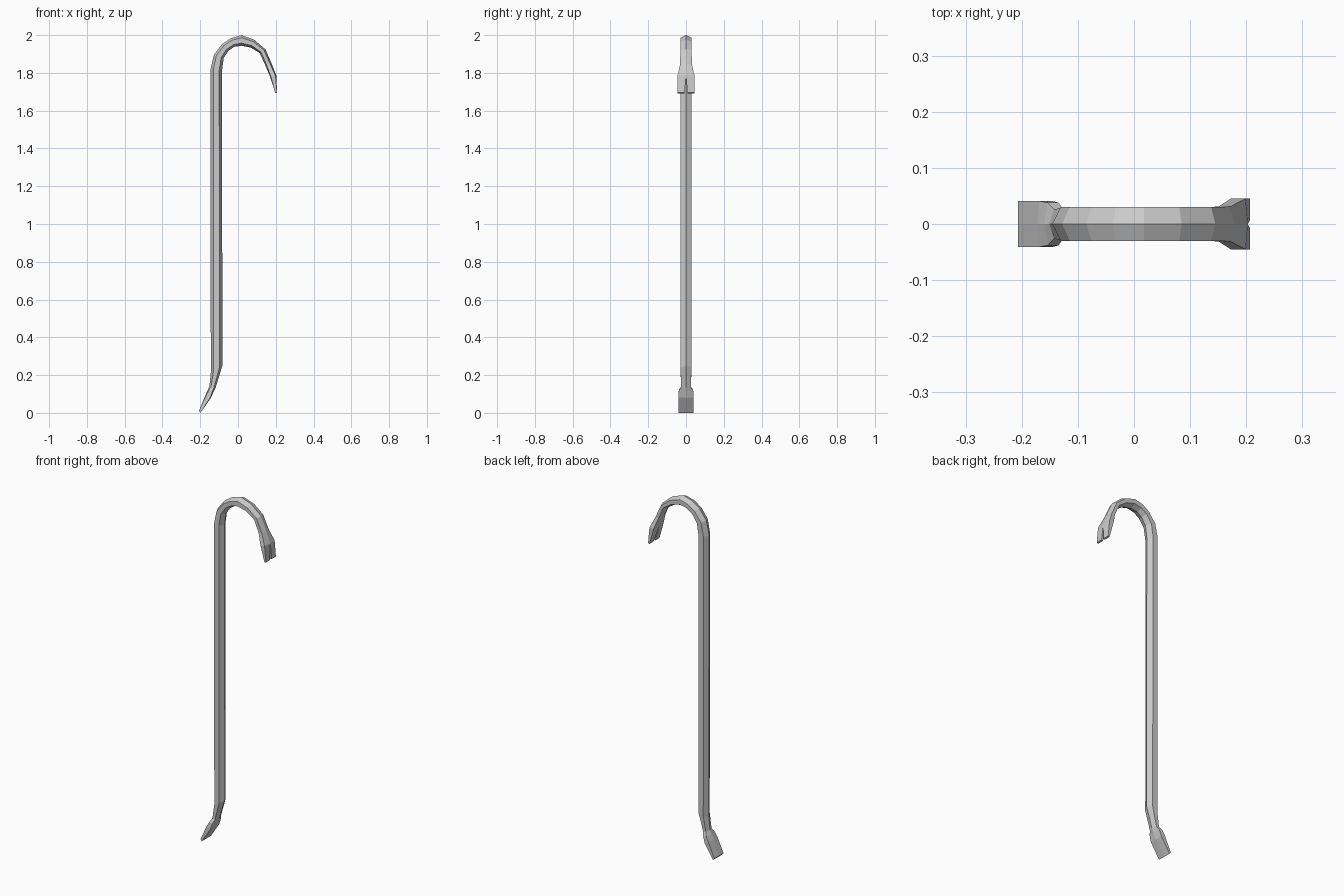
import bpy, bmesh
from mathutils import Vector

if "Cube" in bpy.data.objects:
    bpy.data.objects.remove(bpy.data.objects["Cube"])

# Stations along the bar: outer x,z, inner x,z, half width in y, side-corner spread
# (0.5 = regular hexagon, 1 = flat blade)
STATIONS = [
    # chisel foot
    (-.207, .010, -.199, .000, .041, 1.0),
    (-.172, .095, -.143, .080, .041, .8),
    (-.160, .122, -.128, .115, .038, .6),
    (-.151, .142, -.118, .135, .026, .5),
    (-.144, .215, -.083, .250, .029, .5),
    # straight shaft and hook
    (-.146, 1.815, -.084, 1.815, .030, .5),
    (-.128, 1.895, -.076, 1.878, .030, .5),
    (-.085, 1.952, -.050, 1.918, .030, .5),
    (-.037, 1.984, -.020, 1.938, .030, .5),
    (.018, 2.000, .018, 1.944, .030, .5),
    (.085, 1.976, .068, 1.934, .030, .5),
    (.145, 1.925, .115, 1.905, .030, .5),
    (.180, 1.845, .142, 1.845, .031, .55),
    # flared claw
    (.203, 1.785, .168, 1.785, .045, .75),
    (.207, 1.695, .198, 1.692, .045, 1.0),
]


def section(bm, xo, zo, xi, zi, w, p):
    o, i = Vector((xo, 0, zo)), Vector((xi, 0, zi))
    c, h, y = (o + i) / 2, (o - i) / 2, Vector((0, w, 0))
    pts = [o, c + h * p + y, c - h * p + y, i, c - h * p - y, c + h * p - y]
    return [bm.verts.new(q) for q in pts]


def finish(bm, name):
    bmesh.ops.recalc_face_normals(bm, faces=bm.faces)
    me = bpy.data.meshes.new(name)
    bm.to_mesh(me)
    bm.free()
    ob = bpy.data.objects.new(name, me)
    bpy.context.collection.objects.link(ob)
    return ob


# Hexagonal bar lofted through all stations
bm = bmesh.new()
rings = [section(bm, *s) for s in STATIONS]
for a, b in zip(rings, rings[1:]):
    for k in range(6):
        n = (k + 1) % 6
        bm.faces.new((a[k], a[n], b[n], b[k]))
bm.faces.new(rings[0])
bm.faces.new(rings[-1])
bar = finish(bm, "pry_bar")

# Tapered nail slot in the claw
bm = bmesh.new()
tri = [(0, 1.785), (.0085, 1.68), (-.0085, 1.68)]
near = [bm.verts.new((.1, y, z)) for y, z in tri]
far = [bm.verts.new((.3, y, z)) for y, z in tri]
bm.faces.new(near)
bm.faces.new(far)
for k in range(3):
    n = (k + 1) % 3
    bm.faces.new((near[k], near[n], far[n], far[k]))
cutter = finish(bm, "nail_slot_cutter")
cutter.hide_render = True
cutter.hide_viewport = True
mod = bar.modifiers.new("nail_slot", "BOOLEAN")
mod.operation = "DIFFERENCE"
mod.solver = "EXACT"
mod.object = cutter
